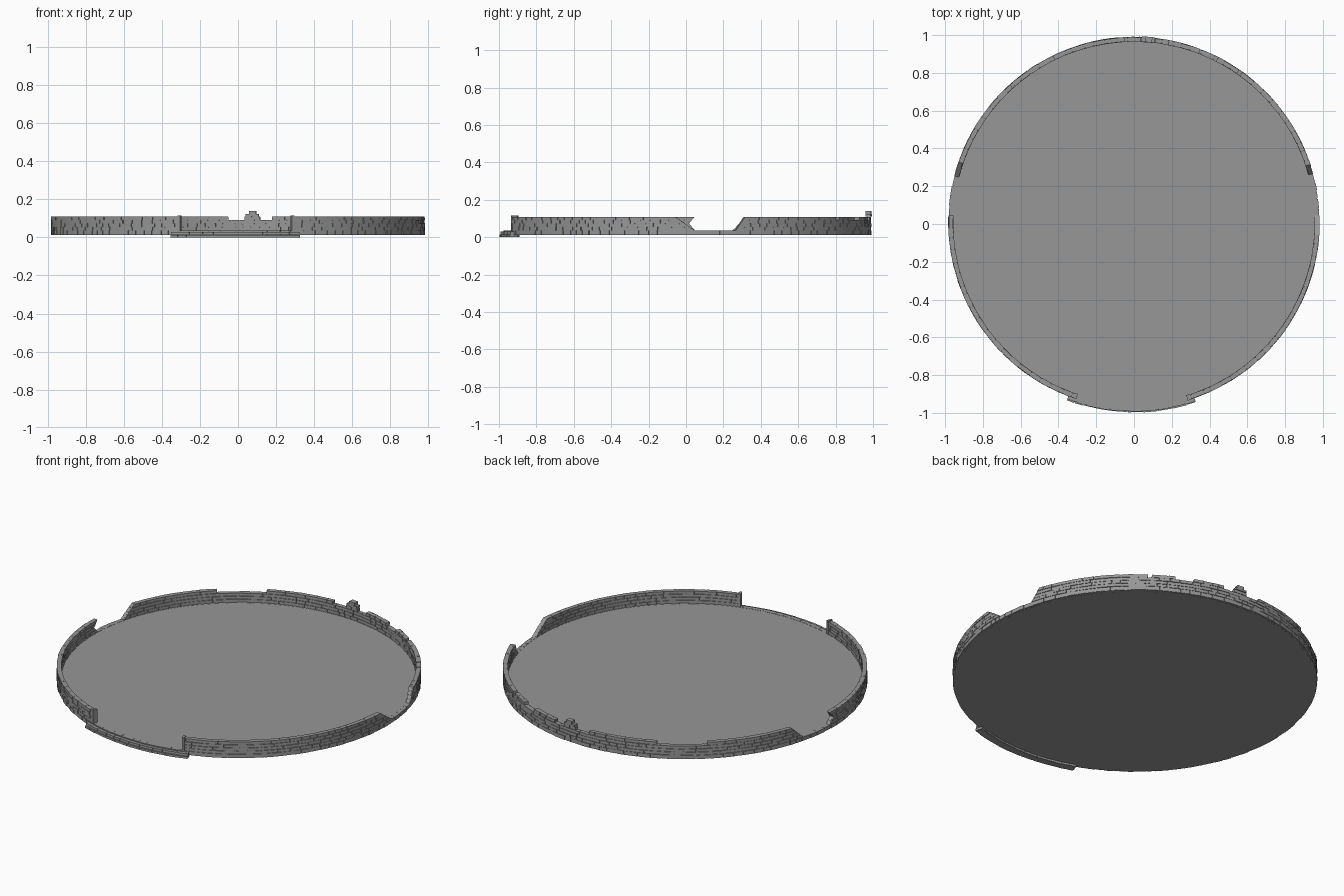
import bpy, bmesh, math, random

random.seed(4)
cube = bpy.data.objects.get("Cube")
if cube:
    bpy.data.objects.remove(cube)

CENTRE_Y = 0.008
R_IN, R_OUT = 0.957, 0.982
BASE, FLOOR, TOP = 0.012, 0.036, 0.11
COURSE = (TOP - FLOOR) / 4

stone = bpy.data.materials.new("grey_stone")
stone.use_nodes = True
colour = (0.31, 0.31, 0.31, 1)
stone.diffuse_color = colour
stone.node_tree.nodes["Principled BSDF"].inputs["Base Color"].default_value = colour


def finish(bm, name):
    bmesh.ops.recalc_face_normals(bm, faces=bm.faces)
    mesh = bpy.data.meshes.new(name)
    bm.to_mesh(mesh)
    bm.free()
    mesh.materials.append(stone)
    obj = bpy.data.objects.new(name, mesh)
    bpy.context.collection.objects.link(obj)
    return obj


def polar(r, deg, z):
    a = math.radians(deg)
    return (r * math.cos(a), CENTRE_Y + r * math.sin(a), z)


def block(bm, r0, r1, z0, z1, start, end):
    """Curved block; start and end are (angle at bottom, angle at top)."""
    v = [bm.verts.new(polar(r, side[i], z))
         for i, z in enumerate((z0, z1)) for side in (start, end) for r in (r0, r1)]
    for f in ((0, 1, 3, 2), (4, 6, 7, 5), (0, 4, 5, 1), (2, 3, 7, 6), (0, 2, 6, 4), (1, 5, 7, 3)):
        bm.faces.new([v[i] for i in f])


def course(bricks, core, z0, z1, start, end, r0=R_IN, r1=R_OUT, length=3.4):
    """One row of bricks with recessed mortar between two end edges."""
    edges = [start]
    a = max(start) + length * random.uniform(0.4, 1)
    while a < min(end) - length * 0.4:
        edges.append((a, a))
        a += length * random.uniform(0.65, 1.35)
    edges.append(end)
    gap, joint = 0.1, 0.0009
    for s, e in zip(edges, edges[1:]):
        bump = random.uniform(-0.0012, 0.002)
        block(bricks, r0 - bump * 0.5, r1 + bump, z0 + joint, z1 - joint,
              [x + gap for x in s], [x - gap for x in e])
        block(core, r0 + 0.004, r1 - 0.004, z0 + 0.0005, z1 - 0.0015, s, e)


# Broken edges beside the gaps: angle as a function of height
def slope(bottom, top):
    return lambda z: bottom + (top - bottom) * (z - FLOOR) / (TOP - FLOOR)


def jagged(z):
    return 177.7 + 1.8 * (1 - abs(z - 0.073) / 0.037)


def upright(a):
    return lambda z: a


right_edge, back_right = slope(2.3, -3.8), slope(15.2, 18.2)
back_left = slope(165.5, 161)
spans = [(upright(-73.2), right_edge), (back_right, back_left), (jagged, upright(251.8))]
# The top row of the back wall has missing bricks
back_bounds = [back_right, 54.2, 55.4, 63, 69, 79.3, 83, 83.1, 88, 93, 116, 132, back_left]
back_bounds = [b if callable(b) else upright(b) for b in back_bounds]
top_spans = [spans[0], spans[2]]
top_spans += [(back_bounds[i], back_bounds[i + 1]) for i in (0, 2, 4, 7, 9, 11)]

bricks, core = bmesh.new(), bmesh.new()

# Foundation row all the way round
course(bricks, core, BASE, FLOOR, (0, 0), (360, 360))

# Four upper rows
for row in range(4):
    z0 = FLOOR + row * COURSE
    z1 = z0 + COURSE
    for s, e in (top_spans if row == 3 else spans):
        course(bricks, core, z0, z1, (s(z0), s(z1)), (e(z0), e(z1)))

# Loose bricks left standing at the back
for z0, z1, a, b in ((TOP, 0.122, 83.5, 87.6), (0.122, 0.139, 84.3, 86.6)):
    block(bricks, R_IN, R_OUT + 0.004, z0, z1, (a, a), (b, b))

# Entrance posts
for a, b in ((-73.2, -72.4), (-108.9, -108.1)):
    block(bricks, R_IN - 0.002, R_OUT + 0.003, FLOOR, TOP + 0.005, (a, a), (b, b))

finish(bricks, "wall_bricks")
finish(core, "wall_mortar")

# Entrance step made of two rows
step, step_core = bmesh.new(), bmesh.new()
for z0, z1, r in ((0, 0.014, 1.005), (0.014, 0.03, 1.0)):
    course(step, step_core, z0, z1, (249.3, 249.3), (289, 289), 0.96, r, 3.8)
finish(step, "entrance_step")
finish(step_core, "entrance_step_mortar")

# Round floor slab
floor = bmesh.new()
bmesh.ops.create_cone(floor, cap_ends=True, segments=128, radius1=0.968, radius2=0.968,
                      depth=FLOOR - BASE - 0.002)
bmesh.ops.translate(floor, verts=floor.verts, vec=(0, CENTRE_Y, (FLOOR + BASE) / 2 - 0.001))
finish(floor, "floor_slab")
